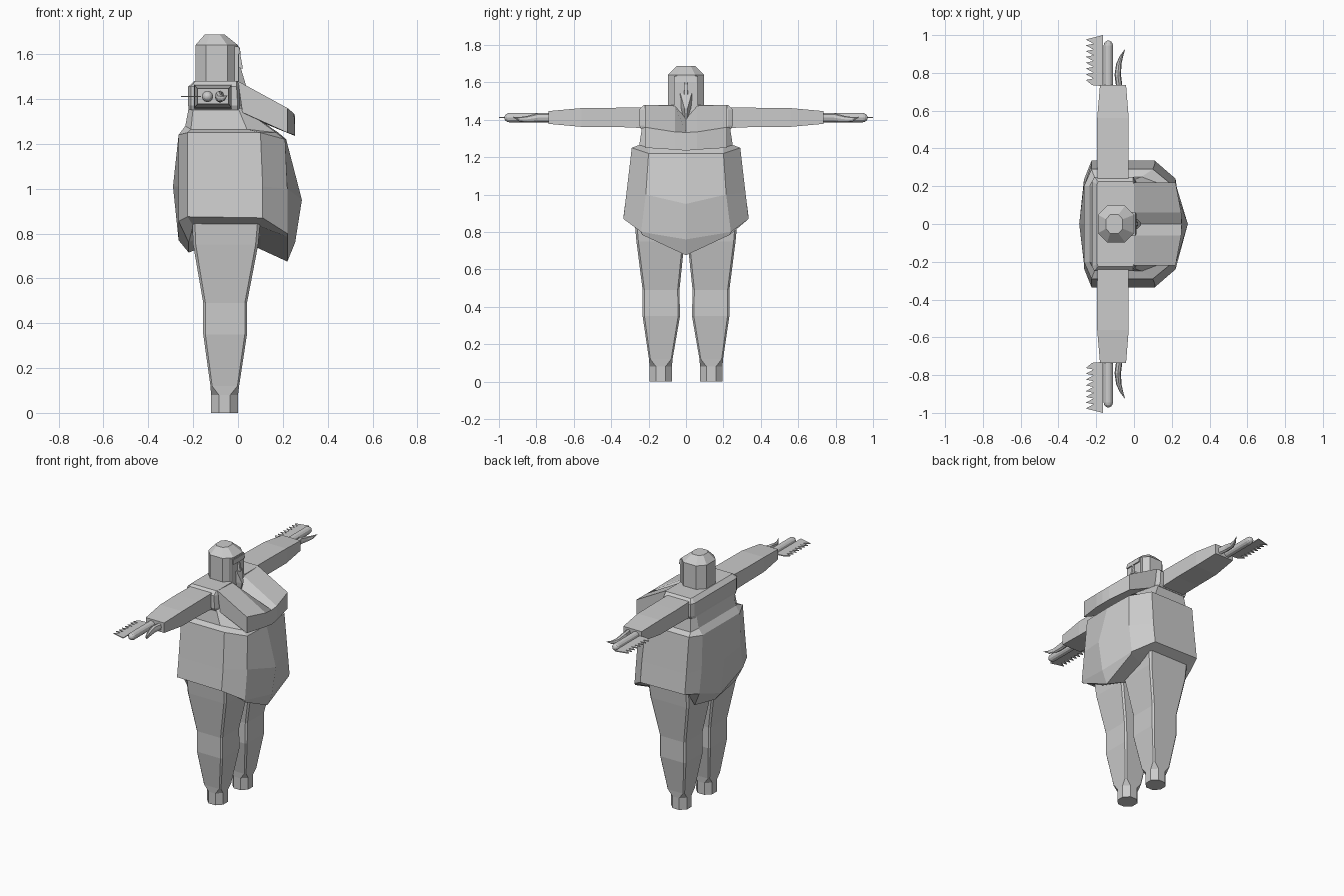
import bpy, bmesh, math
from mathutils import Vector

grey = bpy.data.materials.new("plain grey")
grey.diffuse_color = (0.6, 0.6, 0.6, 1)


def finish(name, bm):
    bmesh.ops.remove_doubles(bm, verts=bm.verts, dist=0.0005)
    bmesh.ops.recalc_face_normals(bm, faces=bm.faces)
    me = bpy.data.meshes.new(name)
    bm.to_mesh(me)
    bm.free()
    me.materials.append(grey)
    ob = bpy.data.objects.new(name, me)
    bpy.context.collection.objects.link(ob)
    return ob


def loft(name, rings):
    """Skin a list of equal-length point rings and cap both ends."""
    bm = bmesh.new()
    vs = [[bm.verts.new(p) for p in r] for r in rings]
    n = len(vs[0])
    for a, b in zip(vs, vs[1:]):
        for i in range(n):
            j = (i + 1) % n
            bm.faces.new((a[i], a[j], b[j], b[i]))
    for cap in (vs[0], vs[-1]):
        c = bm.verts.new(sum((v.co for v in cap), Vector()) / n)
        for i in range(n):
            bm.faces.new((cap[i], cap[(i + 1) % n], c))
    return finish(name, bm)


def sym(half):
    """Mirror a half ring (centre back to centre front) across y."""
    return half + [(x, -y, z) for x, y, z in half[-2:0:-1]]


def octagon(x0, x1, y0, y1, z, c):
    """Rectangle with corners cut by fraction c of each side."""
    dx, dy = (x1 - x0) * c, (y1 - y0) * c
    return [(x0 + dx, y0, z), (x1 - dx, y0, z), (x1, y0 + dy, z), (x1, y1 - dy, z),
            (x1 - dx, y1, z), (x0 + dx, y1, z), (x0, y1 - dy, z), (x0, y0 + dy, z)]


# Tunic: back centre, back corner, side back, side front, front corner, front centre
loft("tunic", [sym(r) for r in (
    [(-.22, 0, 1.36), (-.22, .2, 1.36), (-.20, .235, 1.36), (0, .235, 1.36), (.02, .2, 1.36), (.02, 0, 1.36)],
    [(-.235, 0, 1.28), (-.235, .2, 1.28), (-.21, .25, 1.265), (.04, .25, 1.265), (.17, .2, 1.25), (.18, 0, 1.25)],
    [(-.265, 0, 1.24), (-.265, .2, 1.24), (-.225, .29, 1.25), (.10, .29, 1.25), (.21, .2, 1.22), (.215, 0, 1.22)],
    [(-.29, 0, 1.01), (-.265, .21, 1.01), (-.225, .318, 1.01), (.11, .318, 1.01), (.22, .215, 1.0), (.285, 0, .95)],
    [(-.265, 0, .77), (-.265, .235, .855), (-.225, .335, .875), (.11, .335, .87), (.22, .24, .80), (.255, 0, .76)],
    [(-.22, 0, .715), (-.22, .22, .76), (-.20, .255, .835), (.09, .255, .835), (.22, .235, .785), (.22, 0, .675)],
    [(-.18, 0, .73), (-.18, .18, .78), (-.16, .2, .835), (.07, .2, .835), (.10, .18, .79), (.10, 0, .73)],
)])

# Shoulder yoke
loft("shoulders", [octagon(-.22, .01, -.24, .24, 1.35, .05),
                   octagon(-.222, .01, -.25, .25, 1.37, .05),
                   octagon(-.222, .005, -.25, .25, 1.455, .05),
                   octagon(-.195, 0, -.225, .225, 1.48, .03)])

# Bust with a valley down the middle
outer = [(0, 1.48), (.22, 1.36), (.22, 1.25), (.02, 1.34)]
inner = [(0, 1.475), (.25, 1.335), (.25, 1.24), (.02, 1.33)]
valley = [(0, 1.41), (.253, 1.332), (.255, 1.235), (.02, 1.33)]
loft("bust", [[(x, y, z) for x, z in sec] for y, sec in
              ((-.22, outer), (-.06, inner), (0, valley), (.06, inner), (.22, outer))])

# Hooded head
loft("head", [octagon(-.19, 0, -.097, .097, 1.44, .25),
              octagon(-.19, 0, -.097, .097, 1.64, .25),
              octagon(-.148, -.06, -.05, .05, 1.688, .25)])
loft("face", [octagon(-.05, .004, -.064, .064, 1.46, .05),
              octagon(-.05, .004, -.064, .064, 1.635, .05)])
loft("brow", [octagon(-.02, .012, -.06, .06, 1.60, .05),
              octagon(-.02, .008, -.06, .06, 1.63, .05)])
loft("nose", [octagon(-.02, .022, -.01, .01, 1.535, .1),
              octagon(-.02, .010, -.008, .008, 1.60, .1)])

# Pointed chin
loft("chin", [[(-.02, -.04, 1.54), (.012, -.03, 1.54), (.012, .03, 1.54), (-.02, .04, 1.54)],
              [(-.02, -.042, 1.47), (.036, -.008, 1.46), (.036, .008, 1.46), (-.02, .042, 1.47)],
              [(0, -.004, 1.37), (.012, -.003, 1.37), (.012, .003, 1.37), (0, .004, 1.37)]])

for s, side in ((1, "left"), (-1, "right")):
    def place(pts):
        return [(x, s * y, z) for x, y, z in pts]

    # Leg and foot
    loft(side + "_leg", [place(octagon(*r)) for r in (
        (-.205, .10, .0, .275, .86, .04),
        (-.20, .09, .008, .265, .75, .04),
        (-.155, .04, .035, .232, .49, .05),
        (-.155, .04, .032, .232, .35, .05),
        (-.123, .005, .072, .198, .12, .06),
        (-.12, 0, .075, .195, .08, .29),
        (-.12, 0, .075, .195, 0, .29))])

    # Arm
    def box(y, x0, x1, z0, z1):
        return [(x0, s * y, z0), (x1, s * y, z0), (x1, s * y, z1), (x0, s * y, z1)]
    loft(side + "_arm", [box(.22, -.192, -.028, 1.355, 1.465),
                         box(.38, -.197, -.028, 1.362, 1.464),
                         box(.56, -.195, -.028, 1.362, 1.462),
                         box(.735, -.18, -.042, 1.378, 1.446)])

    # Rounded rod
    def circle(y, r, n=12):
        return [(-.136 + r * math.cos(2 * math.pi * i / n), s * y,
                 1.411 + r * math.sin(2 * math.pi * i / n)) for i in range(n)]
    loft(side + "_rod", [circle(.72, .025), circle(.945, .025), circle(.957, .022),
                         circle(.967, .014), circle(.971, .005)])

    # Curved claw
    loft(side + "_claw", [[(x + w * math.cos(a), s * y, z + h * math.sin(a))
                           for a in [math.pi * i / 4 for i in range(8)]]
                          for y, x, w, h, z in ((.72, -.077, .017, .025, 1.411),
                                                (.79, -.086, .017, .025, 1.411),
                                                (.85, -.080, .014, .018, 1.402),
                                                (.89, -.066, .009, .012, 1.402),
                                                (.925, -.048, .001, .001, 1.415))])

    # Saw blade with teeth leaning outward
    outline = [(-.165, 1.0), (-.165, .73), (-.222, .735)]
    teeth = 8
    for i in range(teeth):
        y = .735 + .245 * (i + .9) / teeth
        outline += [(-.255, y), (-.215 if i < teeth - 1 else -.225, y + .008)]
    bm = bmesh.new()
    f = bm.faces.new([bm.verts.new((x, s * y, 1.408)) for x, y in outline])
    ext = bmesh.ops.extrude_face_region(bm, geom=[f])
    top = [v for v in ext["geom"] if isinstance(v, bmesh.types.BMVert)]
    bmesh.ops.translate(bm, verts=top, vec=(0, 0, .006))
    finish(side + "_saw_blade", bm)
